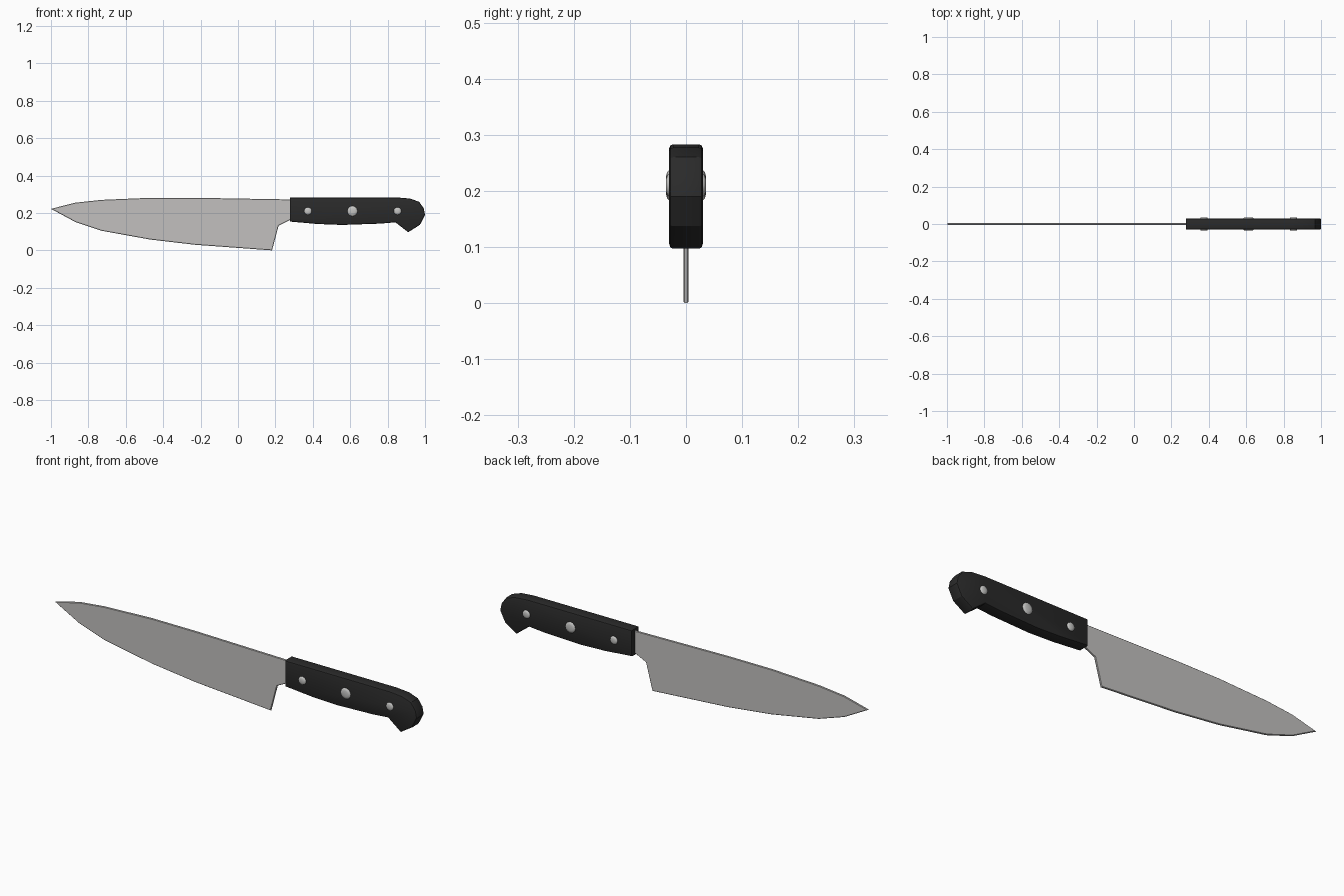
import bpy, bmesh, math

if "Cube" in bpy.data.objects:
    bpy.data.objects.remove(bpy.data.objects["Cube"])


def material(name, rgb):
    m = bpy.data.materials.new(name)
    m.diffuse_color = (*rgb, 1)
    m.use_nodes = True
    m.node_tree.nodes["Principled BSDF"].inputs["Base Color"].default_value = m.diffuse_color
    return m


STEEL = material("steel", (0.54, 0.53, 0.52))
RIVET = material("rivet_steel", (0.56, 0.56, 0.55))
BLACK = material("black_handle", (0.023, 0.023, 0.023))


def finish(bm, name, mat, angle):
    bmesh.ops.recalc_face_normals(bm, faces=bm.faces)
    me = bpy.data.meshes.new(name)
    bm.to_mesh(me)
    bm.free()
    me.materials.append(mat)
    ob = bpy.data.objects.new(name, me)
    bpy.context.collection.objects.link(ob)
    bpy.ops.object.select_all(action='DESELECT')
    ob.select_set(True)
    bpy.context.view_layer.objects.active = ob
    bpy.ops.object.shade_smooth_by_angle(angle=math.radians(angle))
    return ob


def slab(name, outline, half, bevel, segments, mat):
    """Extrude an x-z outline along y and bevel the rims of both sides."""
    bm = bmesh.new()
    face = bm.faces.new([bm.verts.new((x, -half, z)) for x, z in outline])
    new = bmesh.ops.extrude_face_region(bm, geom=[face])["geom"]
    bmesh.ops.translate(bm, vec=(0, 2 * half, 0),
                        verts=[v for v in new if isinstance(v, bmesh.types.BMVert)])
    rims = [e for e in bm.edges if abs(e.verts[0].co.y - e.verts[1].co.y) < 1e-5]
    bmesh.ops.bevel(bm, geom=rims, offset=bevel, segments=segments,
                    profile=0.5, affect='EDGES')
    return finish(bm, name, mat, 25)


# Blade: spine, bolster notch, heel and curved cutting edge
blade = [(-1.0, 0.222), (-0.87, 0.255), (-0.73, 0.27), (-0.47, 0.281), (-0.23, 0.281),
         (0.30, 0.272), (0.30, 0.168), (0.28, 0.163), (0.217, 0.132), (0.182, 0.0),
         (-0.23, 0.03), (-0.47, 0.058), (-0.73, 0.105), (-0.87, 0.152)]
slab("blade", blade, 0.0048, 0.0025, 1, STEEL)

# Handle with hooked butt
handle = [(0.277, 0.283), (0.85, 0.283), (0.92, 0.277), (0.968, 0.26), (0.993, 0.225),
          (1.0, 0.19), (0.973, 0.137), (0.91, 0.097), (0.842, 0.15), (0.76, 0.143),
          (0.556, 0.136), (0.425, 0.141), (0.277, 0.154)]
slab("handle", handle, 0.03, 0.007, 2, BLACK)

# Three domed rivets, running through the handle
for i, (x, r) in enumerate([(0.374, 0.021), (0.612, 0.028), (0.853, 0.021)]):
    bm = bmesh.new()
    rings = []
    for y, k in [(-0.036, 0.5), (-0.0335, 0.85), (-0.029, 1),
                 (0.029, 1), (0.0335, 0.85), (0.036, 0.5)]:
        rings.append([bm.verts.new((x + r * k * math.cos(a), y, 0.21 + r * k * math.sin(a)))
                      for a in (math.tau * j / 12 for j in range(12))])
    for a, b in zip(rings, rings[1:]):
        for j in range(12):
            n = (j + 1) % 12
            bm.faces.new((a[j], a[n], b[n], b[j]))
    bm.faces.new(rings[0])
    bm.faces.new(rings[-1])
    finish(bm, f"rivet_{i + 1}", RIVET, 40)
